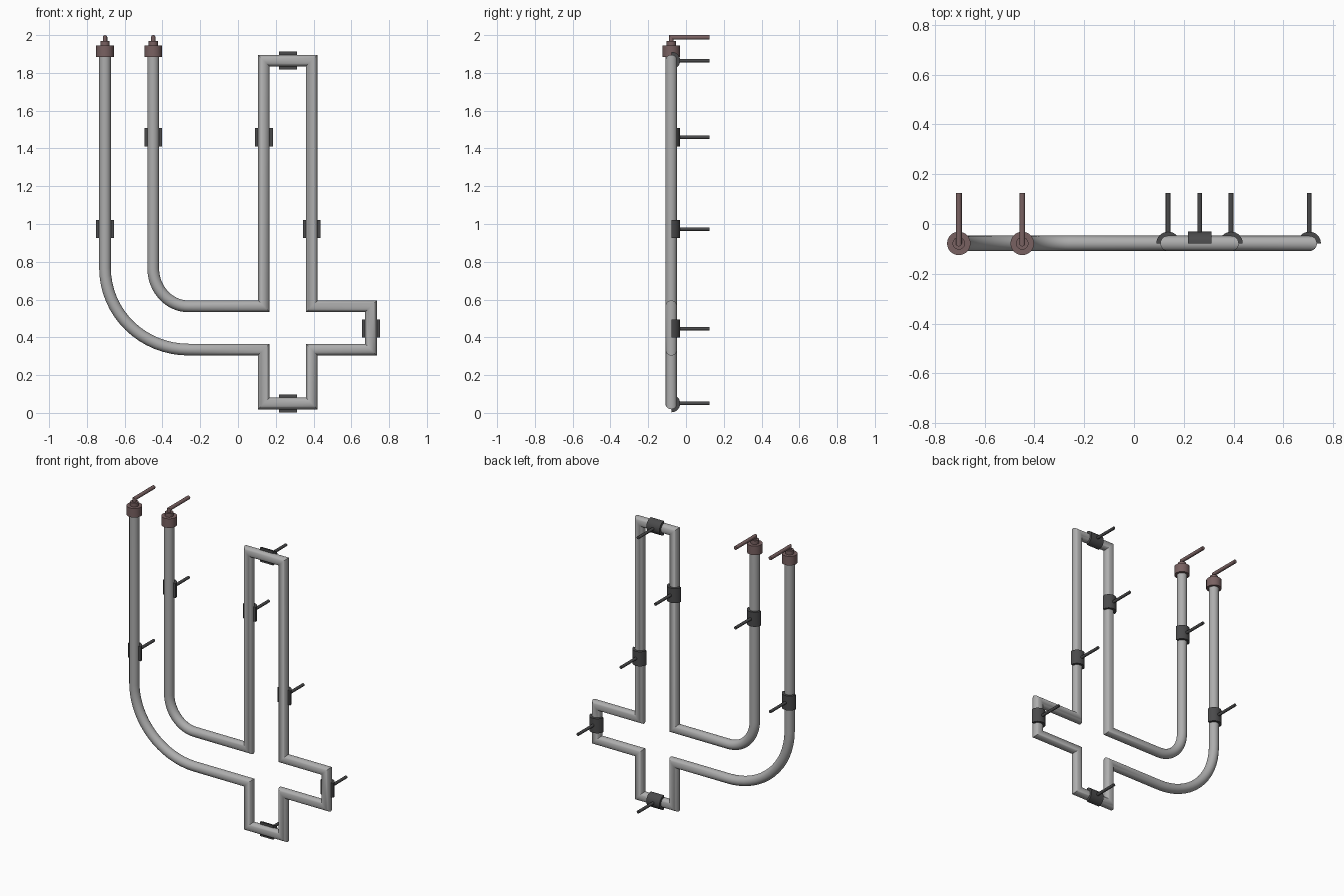
import bpy, bmesh, math
from mathutils import Vector

if "Cube" in bpy.data.objects:
    bpy.data.objects.remove(bpy.data.objects["Cube"])

Y = -0.078      # depth of the tube centre line
R = 0.031       # tube radius
BACK = 0.125    # rear end of posts and leads


def material(name, rgb):
    m = bpy.data.materials.new(name)
    m.diffuse_color = (*rgb, 1)
    m.use_nodes = True
    m.node_tree.nodes["Principled BSDF"].inputs["Base Color"].default_value = m.diffuse_color
    return m


GREY = material("grey_tube", (0.42, 0.42, 0.42))
DARK = material("dark_clip", (0.068, 0.068, 0.07))
BROWN = material("brown_cap", (0.19, 0.12, 0.12))


def finish(name, bm, mat):
    bmesh.ops.recalc_face_normals(bm, faces=bm.faces[:])
    me = bpy.data.meshes.new(name)
    bm.to_mesh(me)
    bm.free()
    ob = bpy.data.objects.new(name, me)
    bpy.context.collection.objects.link(ob)
    me.materials.append(mat)
    bpy.ops.object.select_all(action='DESELECT')
    ob.select_set(True)
    bpy.context.view_layer.objects.active = ob
    bpy.ops.object.shade_smooth_by_angle(angle=math.radians(35))
    return ob


def sweep(bm, pts, plane_normal, r, n=24):
    """Round tube along a planar path with mitred corners and closed ends."""
    pts = [Vector(p) for p in pts]
    b = Vector(plane_normal)
    rings = []
    for i, p in enumerate(pts):
        d1 = (p - pts[i - 1]).normalized() if i else None
        d2 = (pts[i + 1] - p).normalized() if i < len(pts) - 1 else None
        d1, d2 = d1 or d2, d2 or d1
        side = (d1 + d2).normalized().cross(b)
        side /= math.cos(d1.angle(d2) / 2)
        rings.append([bm.verts.new(p + side * r * math.cos(a) + b * r * math.sin(a))
                      for a in (2 * math.pi * k / n for k in range(n))])
    for s, t in zip(rings, rings[1:]):
        for k in range(n):
            j = (k + 1) % n
            bm.faces.new((s[k], s[j], t[j], t[k]))
    bm.faces.new(rings[0])
    bm.faces.new(rings[-1])


def bend(x, z, cx=-0.262, cz=0.767, n=16):
    """Quarter bend from vertical at x to horizontal at z."""
    return [(cx - (cx - x) * math.cos(a), cz - (cz - z) * math.sin(a))
            for a in (math.pi / 2 * k / n for k in range(n + 1))]


XO, XI, XA, XB, XR = -0.704, -0.449, 0.137, 0.39, 0.704
ZT, ZU, ZL, ZB = 1.865, 0.564, 0.335, 0.05

# main glass tube, one continuous outline
path = [(XO, 1.92)] + bend(XO, ZL)
path += [(XA, ZL), (XA, ZB), (XB, ZB), (XB, ZL), (XR, ZL), (XR, ZU),
         (XB, ZU), (XB, ZT), (XA, ZT), (XA, ZU)]
path += bend(XI, ZU)[::-1] + [(XI, 1.92)]
bm = bmesh.new()
sweep(bm, [(x, Y, z) for x, z in path], (0, 1, 0), R)
finish("tube", bm, GREY)


def clip(i, x, z, horizontal):
    """Half-round saddle behind the tube with a post to the wall."""
    bm = bmesh.new()
    n, ro, ri, h = 16, 0.047, 0.0305, 0.048
    arc = [math.pi * k / n for k in range(n + 1)]
    prof = [(ro * math.cos(a), ro * math.sin(a)) for a in arc]
    prof += [(ri * math.cos(a), ri * math.sin(a)) for a in reversed(arc)]
    ends = []
    for t in (-h, h):
        ends.append([bm.verts.new((x + t, Y + v, z + u) if horizontal
                                  else (x + u, Y + v, z + t)) for u, v in prof])
    m = len(prof)
    for k in range(m):
        j = (k + 1) % m
        bm.faces.new((ends[0][k], ends[0][j], ends[1][j], ends[1][k]))
    for e in ends:
        for k in range(n):
            bm.faces.new((e[k], e[k + 1], e[m - 2 - k], e[m - 1 - k]))
    sweep(bm, [(x, Y + 0.035, z), (x, BACK, z)], (1, 0, 0), 0.0095, 16)
    finish(f"clip_{i}", bm, DARK)


clips = [(XO, 0.973, 0), (XI, 1.459, 0), (XA, 1.459, 0), (XB, 0.973, 0),
         (XR, 0.446, 0), (0.264, ZT, 1), (0.264, ZB, 1)]
for i, c in enumerate(clips):
    clip(i, *c)

# end caps with a lead wire turning to the back
for name, x in (("outer", XO), ("inner", XI)):
    bm = bmesh.new()
    sweep(bm, [(x, Y, 1.885), (x, Y, 1.945)], (0, 1, 0), 0.047, 32)
    sweep(bm, [(x, Y, 1.94), (x, Y, 1.97)], (0, 1, 0), 0.025, 24)
    sweep(bm, [(x, Y, 1.96), (x, Y, 1.988), (x, BACK, 1.988)], (1, 0, 0), 0.012, 16)
    finish(f"end_cap_{name}", bm, BROWN)
